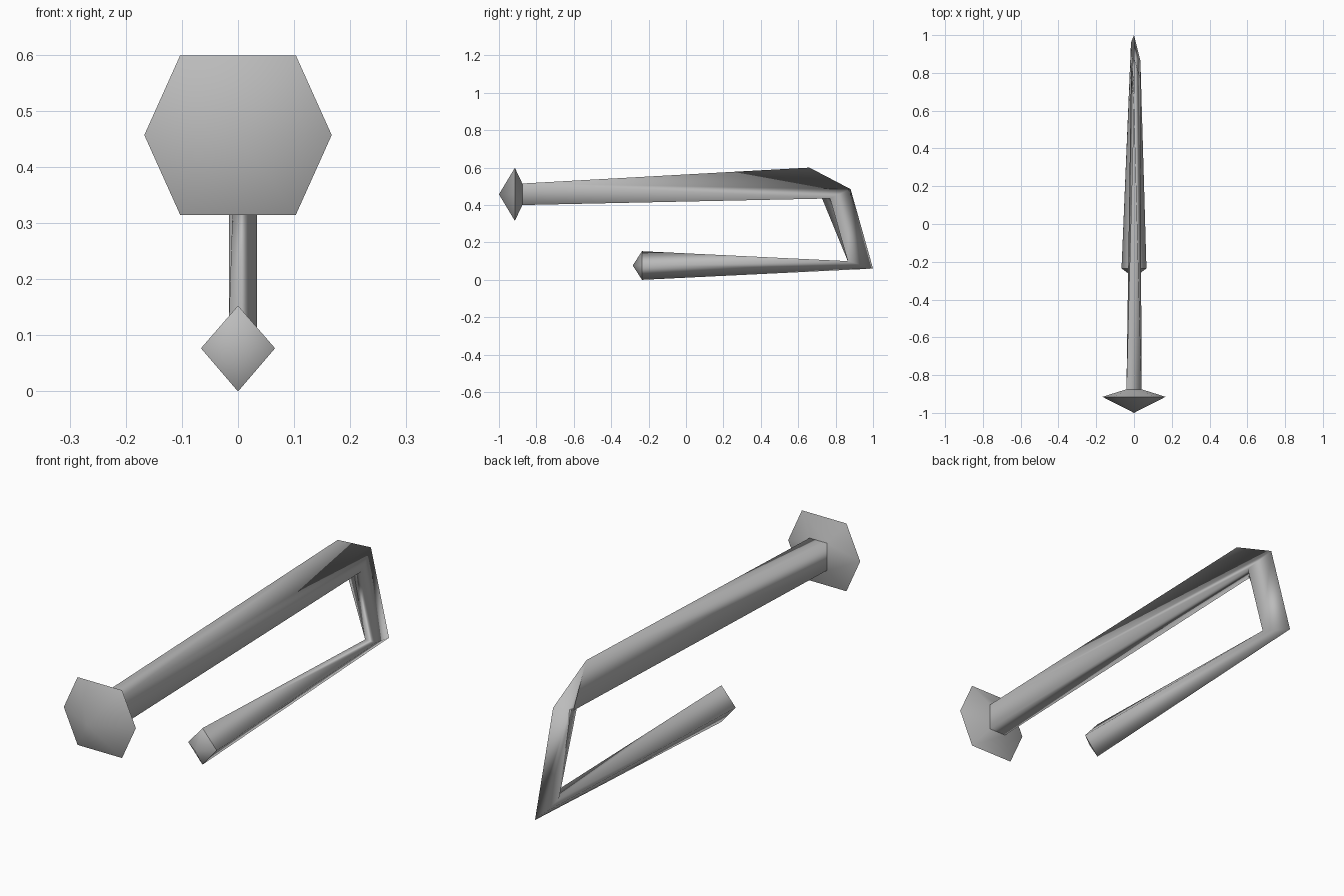
import bpy, bmesh
from math import cos, sin, pi

old = bpy.data.objects.get("Cube")
if old:
    bpy.data.objects.remove(old)

steel = bpy.data.materials.new("grey steel")
steel.use_nodes = True
grey = (0.5, 0.5, 0.5, 1)
steel.diffuse_color = grey
steel.node_tree.nodes["Principled BSDF"].inputs["Base Color"].default_value = grey


def finish(name, bm, sharp_rings):
    """Smooth shading everywhere, with hard creases at the given y positions."""
    bmesh.ops.recalc_face_normals(bm, faces=bm.faces)
    for f in bm.faces:
        f.smooth = True
    for e in bm.edges:
        if any(all(abs(v.co.y - y) < 0.002 for v in e.verts) for y in sharp_rings):
            e.smooth = False
    mesh = bpy.data.meshes.new(name)
    bm.to_mesh(mesh)
    bm.free()
    mesh.materials.append(steel)
    obj = bpy.data.objects.new(name, mesh)
    bpy.context.collection.objects.link(obj)


# Square neck shared by the head and the bar
NECK_Y, RIM_Y, GRIP_Y = -0.875, -0.915, -0.235
neck = [(-0.04, NECK_Y, 0.515), (0.04, NECK_Y, 0.515),
        (0.04, NECK_Y, 0.40), (-0.04, NECK_Y, 0.40)]

# Pointed six-sided head
bm = bmesh.new()
rim = [(0.167 * cos(i * pi / 3) * (1 if i % 3 == 0 else 1.235), RIM_Y,
        0.457 + 0.164 * sin(i * pi / 3)) for i in range(6)]
for p in rim + neck + [(0, -1, 0.457)]:
    bm.verts.new(p)
bmesh.ops.convex_hull(bm, input=bm.verts)
bmesh.ops.dissolve_limit(bm, angle_limit=0.01, verts=bm.verts, edges=bm.edges)
finish("head", bm, [RIM_Y, NECK_Y])

# Four-sided bar: neck, upper bend, lower bend, diamond grip end
rings = [
    neck,
    [(0, 0.66, 0.60), (0, 0.88, 0.485), (0.034, 0.77, 0.435), (-0.016, 0.77, 0.435)],
    [(-0.016, 0.96, 0.08), (0, 1.0, 0.06), (0.034, 0.865, 0.10), (-0.016, 0.865, 0.10)],
    [(-0.066, GRIP_Y, 0.077), (0, GRIP_Y, 0), (0.066, GRIP_Y, 0.077), (0, GRIP_Y, 0.153)],
]
bm = bmesh.new()
loops = [[bm.verts.new(p) for p in ring] for ring in rings]
for a, b in zip(loops, loops[1:]):
    for i in range(4):
        j = (i + 1) % 4
        bm.faces.new((a[i], a[j], b[j], b[i]))
bm.faces.new(loops[0])
# Pointed end of the grip
tip = bm.verts.new((0, -0.285, 0.077))
for i in range(4):
    bm.faces.new((loops[-1][i], loops[-1][(i + 1) % 4], tip))
finish("cranked_bar", bm, [NECK_Y, GRIP_Y])
